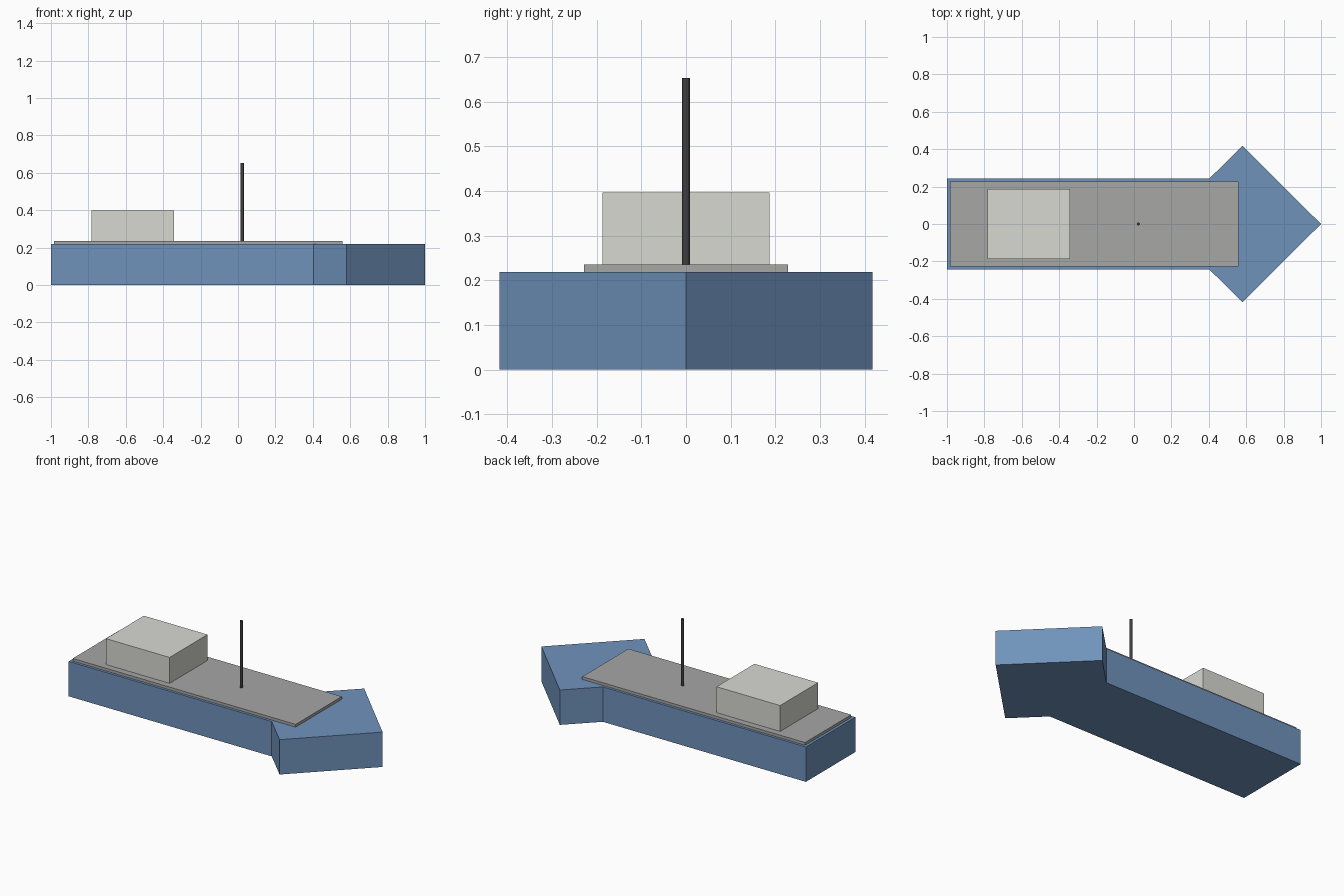
import bpy, bmesh

if "Cube" in bpy.data.objects:
    bpy.data.objects.remove(bpy.data.objects["Cube"])


def material(name, rgb):
    m = bpy.data.materials.new(name)
    m.diffuse_color = (*rgb, 1)
    m.use_nodes = True
    m.node_tree.nodes["Principled BSDF"].inputs["Base Color"].default_value = m.diffuse_color
    return m


blue = material("hull blue", (0.16, 0.29, 0.50))
grey = material("deck grey", (0.39, 0.385, 0.38))
pale = material("cabin pale grey", (0.69, 0.69, 0.65))
dark = material("mast dark grey", (0.05, 0.05, 0.05))


def prism(name, outline, z0, z1, mat):
    """Extrude a flat outline from z0 up to z1."""
    bm = bmesh.new()
    base = bm.faces.new([bm.verts.new((x, y, z0)) for x, y in outline])
    top = bmesh.ops.extrude_face_region(bm, geom=[base], use_keep_orig=True)["geom"]
    bmesh.ops.translate(bm, vec=(0, 0, z1 - z0),
                        verts=[v for v in top if isinstance(v, bmesh.types.BMVert)])
    bmesh.ops.recalc_face_normals(bm, faces=bm.faces)
    mesh = bpy.data.meshes.new(name)
    bm.to_mesh(mesh)
    bm.free()
    mesh.materials.append(mat)
    obj = bpy.data.objects.new(name, mesh)
    bpy.context.collection.objects.link(obj)
    return obj


def block(name, x0, x1, half_width, z0, z1, mat):
    w = half_width
    return prism(name, [(x0, -w), (x1, -w), (x1, w), (x0, w)], z0, z1, mat)


# Hull with a diamond-shaped bow flaring beyond the sides
side = [(-1, -0.244), (0.404, -0.244), (0.58, -0.418)]
prism("hull", side + [(1, 0)] + [(x, -y) for x, y in reversed(side)], 0, 0.218, blue)

# Deck plate and cabin
block("deck", -0.983, 0.558, 0.228, 0.218, 0.235, grey)
block("cabin", -0.782, -0.342, 0.187, 0.235, 0.397, pale)

# Thin mast
bpy.ops.mesh.primitive_cylinder_add(vertices=12, radius=0.0085, depth=0.418,
                                    location=(0.023, 0, 0.444))
mast = bpy.context.object
mast.name = "mast"
mast.data.materials.append(dark)
